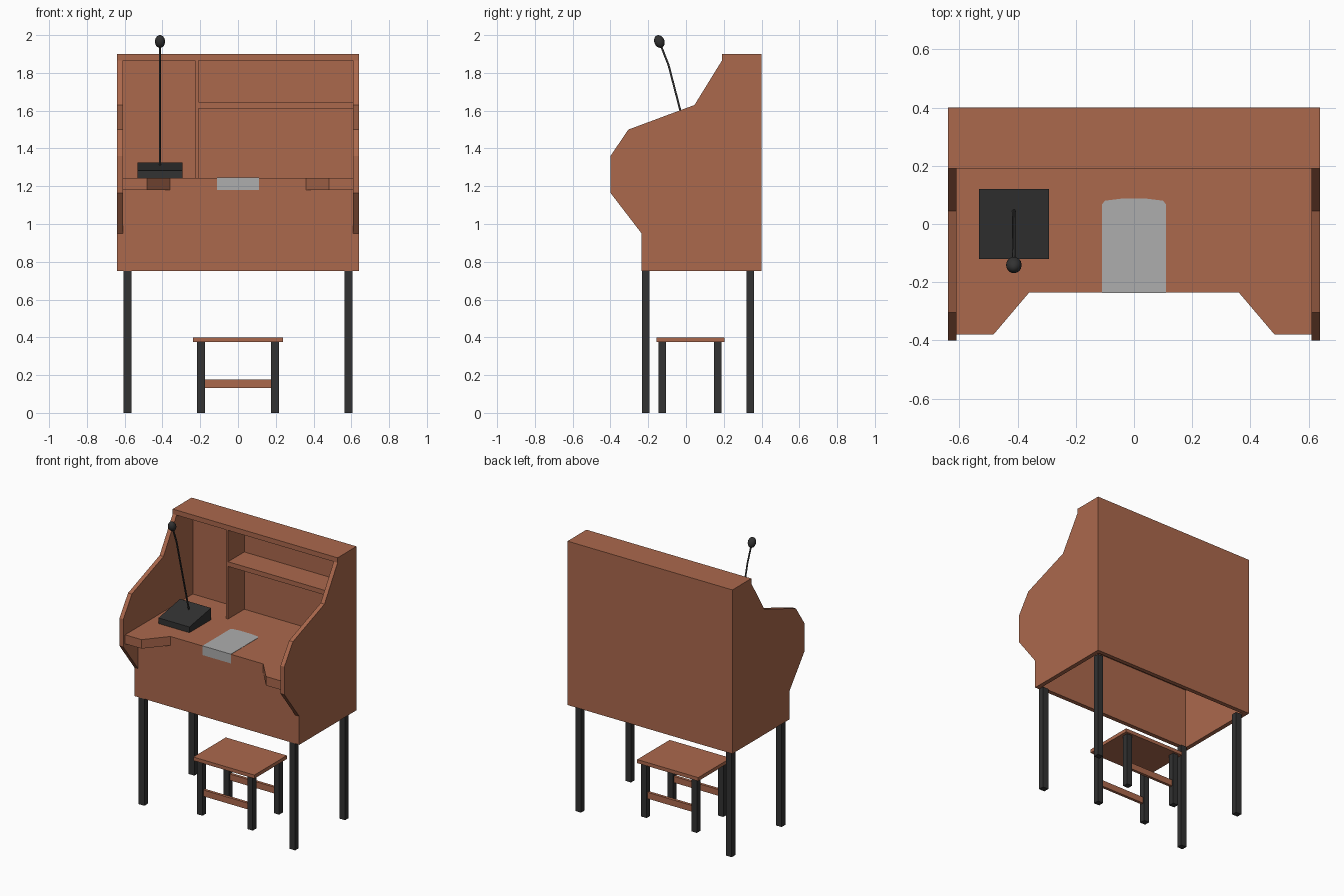
import bpy, bmesh, math
from mathutils import Vector

if "Cube" in bpy.data.objects:
    bpy.data.objects.remove(bpy.data.objects["Cube"])


def material(name, rgb):
    m = bpy.data.materials.new(name)
    m.diffuse_color = (*rgb, 1)
    m.use_nodes = True
    m.node_tree.nodes["Principled BSDF"].inputs["Base Color"].default_value = m.diffuse_color
    return m


WOOD = material("brown_wood", (0.41, 0.14, 0.073))
BLACK = material("black_metal", (0.032, 0.032, 0.032))
PAPER = material("grey_paper", (0.42, 0.42, 0.42))


def finish(name, bm, mat):
    bmesh.ops.recalc_face_normals(bm, faces=bm.faces)
    me = bpy.data.meshes.new(name)
    bm.to_mesh(me)
    bm.free()
    me.materials.append(mat)
    ob = bpy.data.objects.new(name, me)
    bpy.context.collection.objects.link(ob)
    return ob


def prism(name, points, offset, mat):
    """Extrude a closed 3D outline along offset."""
    bm = bmesh.new()
    f = bm.faces.new([bm.verts.new(p) for p in points])
    r = bmesh.ops.extrude_face_region(bm, geom=[f])
    vs = [v for v in r["geom"] if isinstance(v, bmesh.types.BMVert)]
    bmesh.ops.translate(bm, verts=vs, vec=Vector(offset))
    return finish(name, bm, mat)


def box(name, x0, x1, y0, y1, z0, z1, mat):
    return prism(name, [(x0, y0, z0), (x1, y0, z0), (x1, y1, z0), (x0, y1, z0)],
                 (0, 0, z1 - z0), mat)


# Curved-front side panels
profile = [(0.40, 0.75), (0.40, 1.90), (0.19, 1.90), (0.19, 1.865), (0.045, 1.63),
           (-0.305, 1.50), (-0.40, 1.36), (-0.40, 1.165), (-0.235, 0.95), (-0.235, 0.75)]
for side, x in (("left", -0.64), ("right", 0.61)):
    prism(side + "_side_panel", [(x, y, z) for y, z in profile], (0.03, 0, 0), WOOD)

# Back, front and top boards (underside is open)
box("back_panel", -0.61, 0.61, 0.37, 0.40, 0.75, 1.865, WOOD)
box("front_panel", -0.61, 0.61, -0.235, -0.205, 0.75, 1.18, WOOD)
box("top_board", -0.61, 0.61, 0.19, 0.40, 1.865, 1.90, WOOD)

# Desk surface with a cut-out front edge
half = [(0.36, -0.235), (0.483, -0.38), (0.61, -0.38), (0.61, 0.37)]
outline = half + [(-x, y) for x, y in reversed(half)]
prism("desk_surface", [(x, y, 1.18) for x, y in outline], (0, 0, 0.063), WOOD)

# Pigeonhole divider and shelf
box("divider", -0.227, -0.21, 0.19, 0.37, 1.243, 1.865, WOOD)
box("shelf", -0.21, 0.61, 0.19, 0.37, 1.612, 1.645, WOOD)

# Paper with rounded back corners, folded over the front edge
sheet = [(-0.11, -0.237), (0.11, -0.237), (0.11, 0.067), (0.10, 0.08), (0.045, 0.087),
         (-0.045, 0.087), (-0.10, 0.08), (-0.11, 0.067)]
prism("paper_sheet", [(x, y, 1.243) for x, y in sheet], (0, 0, 0.002), PAPER)
box("paper_fold", -0.11, 0.11, -0.237, -0.235, 1.18, 1.243, PAPER)

# Desk legs
for sx, side in ((-1, "left"), (1, "right")):
    for y, end in ((-0.214, "front"), (0.34, "back")):
        c = sx * 0.585
        box(f"desk_{end}_{side}_leg", c - 0.022, c + 0.022, y - 0.02, y + 0.02, 0, 0.75, BLACK)

# Stool: seat, legs and rails
box("stool_seat", -0.237, 0.237, -0.157, 0.203, 0.375, 0.40, WOOD)
for y, end in ((-0.125, "front"), (0.168, "back")):
    for sx, side in ((-1, "left"), (1, "right")):
        c = sx * 0.195
        box(f"stool_{end}_{side}_leg", c - 0.021, c + 0.021, y - 0.02, y + 0.02, 0, 0.375, BLACK)
    box(f"stool_{end}_rail", -0.175, 0.175, y - 0.01, y + 0.01, 0.133, 0.177, WOOD)

# Microphone: wedge base
prism("microphone_base", [(-0.533, -0.12, 1.243), (-0.533, 0.12, 1.243),
                          (-0.533, 0.12, 1.325), (-0.533, -0.12, 1.283)], (0.24, 0, 0), BLACK)

# Microphone: bent stem
cu = bpy.data.curves.new("microphone_stem", "CURVE")
cu.dimensions = "3D"
cu.bevel_depth = 0.006
cu.bevel_resolution = 1
cu.use_fill_caps = True
path = [(0.048, 1.30), (-0.092, 1.84), (-0.135, 1.95)]
sp = cu.splines.new("POLY")
sp.points.add(len(path) - 1)
for p, (y, z) in zip(sp.points, path):
    p.co = (-0.413, y, z, 1)
cu.materials.append(BLACK)
bpy.context.collection.objects.link(bpy.data.objects.new("microphone_stem", cu))

# Microphone: oval head
bm = bmesh.new()
bmesh.ops.create_uvsphere(bm, u_segments=16, v_segments=10, radius=1)
for f in bm.faces:
    f.smooth = True
head = finish("microphone_head", bm, BLACK)
head.scale = (0.027, 0.027, 0.035)
head.rotation_euler = (math.radians(22), 0, 0)
head.location = (-0.413, -0.141, 1.966)
